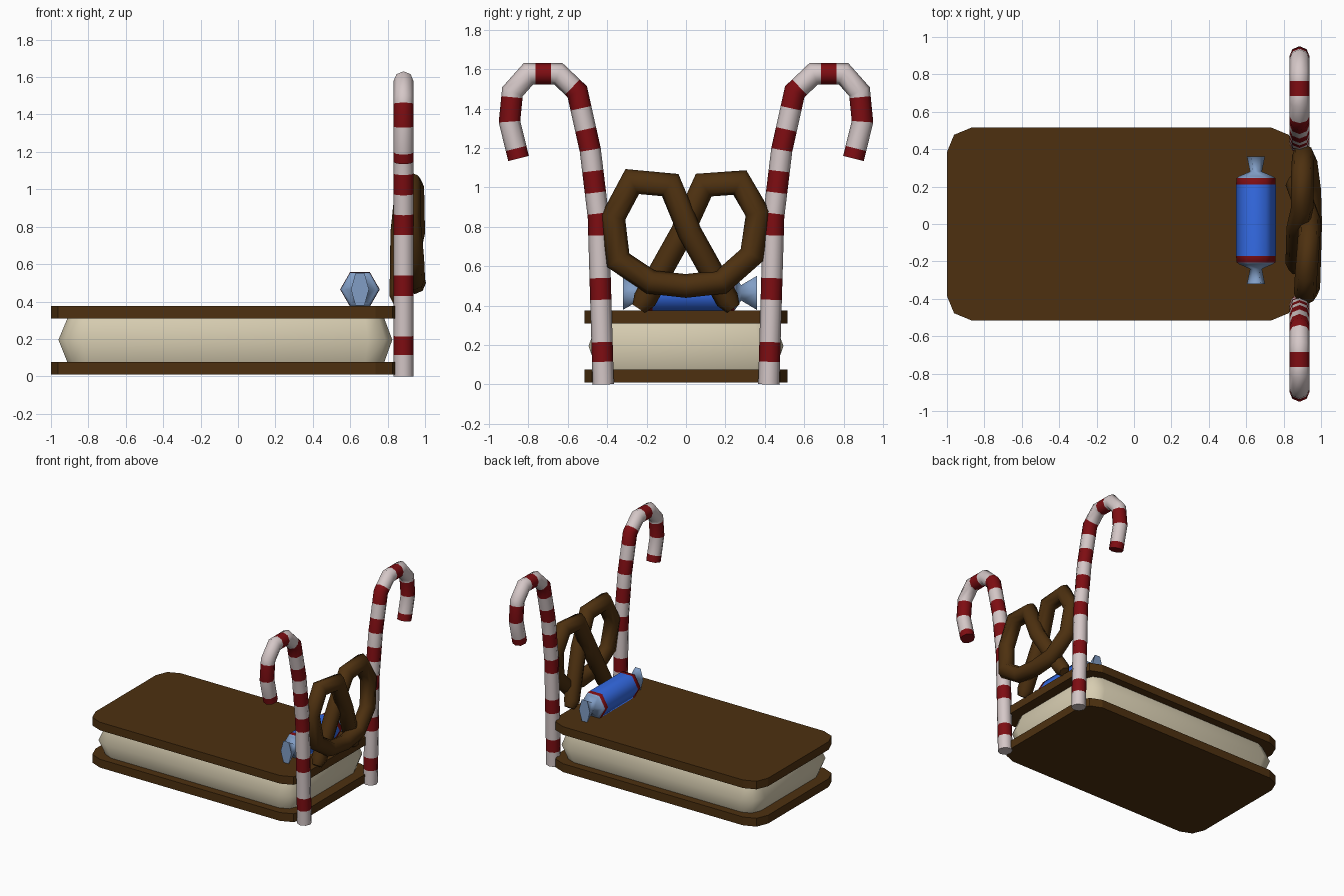
import bpy, bmesh, math
from mathutils import Vector

if "Cube" in bpy.data.objects:
    bpy.data.objects.remove(bpy.data.objects["Cube"])


def material(name, rgb):
    m = bpy.data.materials.new(name)
    m.diffuse_color = (*rgb, 1)
    m.use_nodes = True
    m.node_tree.nodes["Principled BSDF"].inputs["Base Color"].default_value = m.diffuse_color
    return m


BROWN = material("biscuit brown", (0.075, 0.03, 0.005))
CREAM = material("cream", (0.68, 0.61, 0.44))
WHITE = material("candy white", (0.66, 0.57, 0.57))
RED = material("candy red", (0.21, 0.004, 0.006))
BLUE = material("wrapper blue", (0.035, 0.15, 0.8))
PALE = material("wrapper pale blue", (0.22, 0.34, 0.56))


def loft(name, rings, mats, bands=None, smooth=True):
    """Skin a list of rings; bands gives the material index between rings."""
    bm = bmesh.new()
    vs = [[bm.verts.new(p) for p in r] for r in rings]
    n = len(rings[0])
    for i in range(len(vs) - 1):
        for j in range(n):
            k = (j + 1) % n
            f = bm.faces.new((vs[i][j], vs[i][k], vs[i + 1][k], vs[i + 1][j]))
            f.material_index = bands[i] if bands else 0
            f.smooth = smooth
    for ring, idx in ((vs[0], 0), (vs[-1], -1)):
        f = bm.faces.new(ring)
        f.material_index = bands[idx] if bands else 0
    bmesh.ops.recalc_face_normals(bm, faces=bm.faces)
    for e in bm.edges:
        if len(e.link_faces) == 2 and not all(f.smooth for f in e.link_faces):
            e.smooth = False
    me = bpy.data.meshes.new(name)
    bm.to_mesh(me)
    bm.free()
    for m in mats:
        me.materials.append(m)
    ob = bpy.data.objects.new(name, me)
    bpy.context.collection.objects.link(ob)
    return ob


def tube_rings(path, radii, sides=8):
    """Mitred rings along a path lying roughly in the y-z plane."""
    pts = [Vector(p) for p in path]
    rings = []
    for i, p in enumerate(pts):
        a = (p - pts[max(i - 1, 0)]).normalized()
        b = (pts[min(i + 1, len(pts) - 1)] - p).normalized()
        t = (a + b).normalized()
        u = Vector((1, 0, 0))
        u = (u - t * u.dot(t)).normalized()
        v = t.cross(u)
        stretch = 1 / max(t.dot(b if b.length else a), 0.8)
        r = radii[i]
        rings.append([p + u * r * math.cos(q) + v * r * stretch * math.sin(q)
                      for q in (2 * math.pi * k / sides for k in range(sides))])
    return rings


def rounded_rect(x0, x1, hy, z, r=0.13):
    out = []
    for cx, cy, a0 in ((x1 - r, hy - r, 0), (x0 + r, hy - r, 90),
                       (x0 + r, r - hy, 180), (x1 - r, r - hy, 270)):
        for a in (0, 45, 90):
            q = math.radians(a0 + a)
            out.append((cx + r * math.cos(q), cy + r * math.sin(q), z))
    return out


# Biscuit slabs and bulging filling
for name, z0, z1 in (("lower_biscuit", 0.01, 0.077), ("upper_biscuit", 0.31, 0.375)):
    loft(name, [rounded_rect(-1, 0.865, 0.515, z) for z in (z0, z1)], [BROWN], smooth=False)
loft("filling", [rounded_rect(-0.91, 0.78, 0.45, 0.07, 0.1),
                 rounded_rect(-0.96, 0.825, 0.495, 0.195),
                 rounded_rect(-0.91, 0.78, 0.45, 0.315, 0.1)], [CREAM])

# Striped canes, cut at every stripe boundary
CANE = [(0.42, 0), (0.445, 0.85), (0.486, 1.19), (0.552, 1.486), (0.648, 1.577),
        (0.80, 1.577), (0.881, 1.486), (0.896, 1.334), (0.85, 1.147)]
STRIPES = [(0.115, 0.215), (0.43, 0.54), (0.757, 0.868), (0.975, 1.085), (1.197, 1.30),
           (1.41, 1.53), (1.665, 1.745), (1.93, 2.05), (2.195, 2.4)]


def cane(name, side):
    pts = [Vector((0.885, side * y, z)) for y, z in CANE]
    cuts = [s for pair in STRIPES for s in pair]
    path, arc, s = [pts[0]], [0], 0
    for a, b in zip(pts, pts[1:]):
        length = (b - a).length
        for c in cuts:
            if s + 0.012 < c < s + length - 0.012:
                path.append(a.lerp(b, (c - s) / length))
                arc.append(c)
        s += length
        path.append(b)
        arc.append(s)
    mids = [(p + q) / 2 for p, q in zip(arc, arc[1:])]
    bands = [int(any(lo < m < hi for lo, hi in STRIPES)) for m in mids]
    loft(name, tube_rings(path, [0.054] * len(path)), [WHITE, RED], bands)


cane("left_cane", -1)
cane("right_cane", 1)

# Pretzel headboard: one strand with crossing ends
PRETZEL = [(0.87, -0.24, 0.385), (0.87, -0.21, 0.43), (0.875, -0.02, 0.77),
           (0.90, 0.09, 1.012), (0.90, 0.273, 1.025), (0.905, 0.365, 0.868),
           (0.92, 0.334, 0.656), (0.94, 0.18, 0.52), (0.945, 0, 0.50),
           (0.94, -0.18, 0.52), (0.935, -0.344, 0.63), (0.915, -0.37, 0.848),
           (0.92, -0.273, 1.03), (0.935, -0.08, 1.012), (0.94, 0.02, 0.77),
           (0.87, 0.21, 0.43), (0.87, 0.24, 0.385)]
radii = [0.038] + [0.06] * (len(PRETZEL) - 2) + [0.038]
loft("pretzel_headboard", tube_rings(PRETZEL, radii), [BROWN])

# Wrapped sweet pillow: (distance from middle, x radius, z radius)
half = [(0.34, 0.048, 0.1), (0.26, 0.032, 0.045), (0.235, 0.09, 0.09),
        (0.225, 0.104, 0.104), (0.19, 0.106, 0.106)]
profile = [(-d, a, b) for d, a, b in half] + half[::-1]
rings = [[(0.652 + a * math.cos(k * math.pi / 3), 0.02 + y, 0.465 + b * math.sin(k * math.pi / 3))
          for k in range(6)] for y, a, b in profile]
loft("sweet_pillow", rings, [PALE, RED, BLUE], [0, 0, 0, 1, 2, 1, 0, 0, 0])
